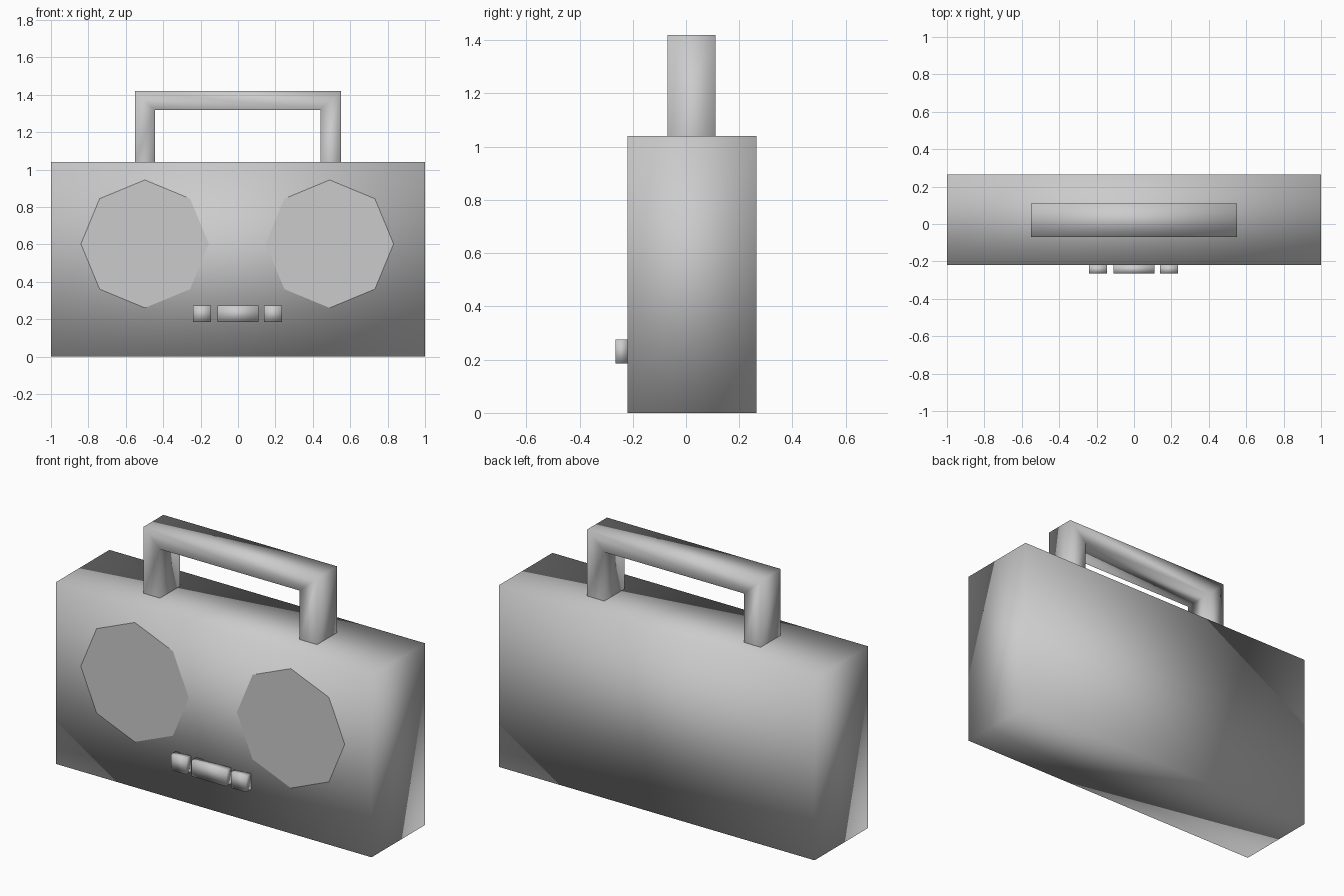
import bpy, bmesh, math

if "Cube" in bpy.data.objects:
    bpy.data.objects.remove(bpy.data.objects["Cube"])


def finish(name, bm, smooth=True):
    bmesh.ops.recalc_face_normals(bm, faces=bm.faces)
    for f in bm.faces:
        f.smooth = smooth
    mesh = bpy.data.meshes.new(name)
    bm.to_mesh(mesh)
    bm.free()
    obj = bpy.data.objects.new(name, mesh)
    bpy.context.collection.objects.link(obj)
    return obj


def box(name, x, y, z):
    bm = bmesh.new()
    bmesh.ops.create_cube(bm, size=1)
    for v in bm.verts:
        for i, (lo, hi) in enumerate((x, y, z)):
            v.co[i] = lo if v.co[i] < 0 else hi
    return finish(name, bm)


# Main case, softly shaded
box("case", (-1, 1), (-0.22, 0.265), (0, 1.04))

# Carry handle: rectangular section swept along a mitred U
bm = bmesh.new()
path = [((-0.55, 1.04), (-0.445, 1.04)), ((-0.55, 1.42), (-0.445, 1.32)),
        ((0.55, 1.42), (0.44, 1.32)), ((0.55, 1.04), (0.44, 1.04))]
rings = []
for (ox, oz), (ix, iz) in path:
    rings.append([bm.verts.new(c) for c in ((ox, -0.07, oz), (ix, -0.07, iz),
                                            (ix, 0.11, iz), (ox, 0.11, oz))])
for a, b in zip(rings, rings[1:]):
    for i in range(4):
        j = (i + 1) % 4
        bm.faces.new((a[i], a[j], b[j], b[i]))
finish("handle", bm)

# Flat octagonal speakers just proud of the front
for side, cx in (("left", -0.498), ("right", 0.49)):
    bm = bmesh.new()
    ring = [bm.verts.new((cx + 0.342 * math.cos(k * math.pi / 4), -0.2225,
                          0.603 + 0.342 * math.sin(k * math.pi / 4)))
            for k in range(8)]
    face = bm.faces.new(ring)
    face.normal_update()
    flip = face.normal.y > 0
    obj = finish(side + "_speaker", bm, smooth=False)
    if obj.data.polygons[0].normal.y > 0:
        obj.data.flip_normals()

# Control buttons
for name, x in (("left_button", (-0.24, -0.145)), ("centre_button", (-0.11, 0.11)),
                ("right_button", (0.14, 0.235))):
    box(name, x, (-0.265, -0.22), (0.185, 0.275))
